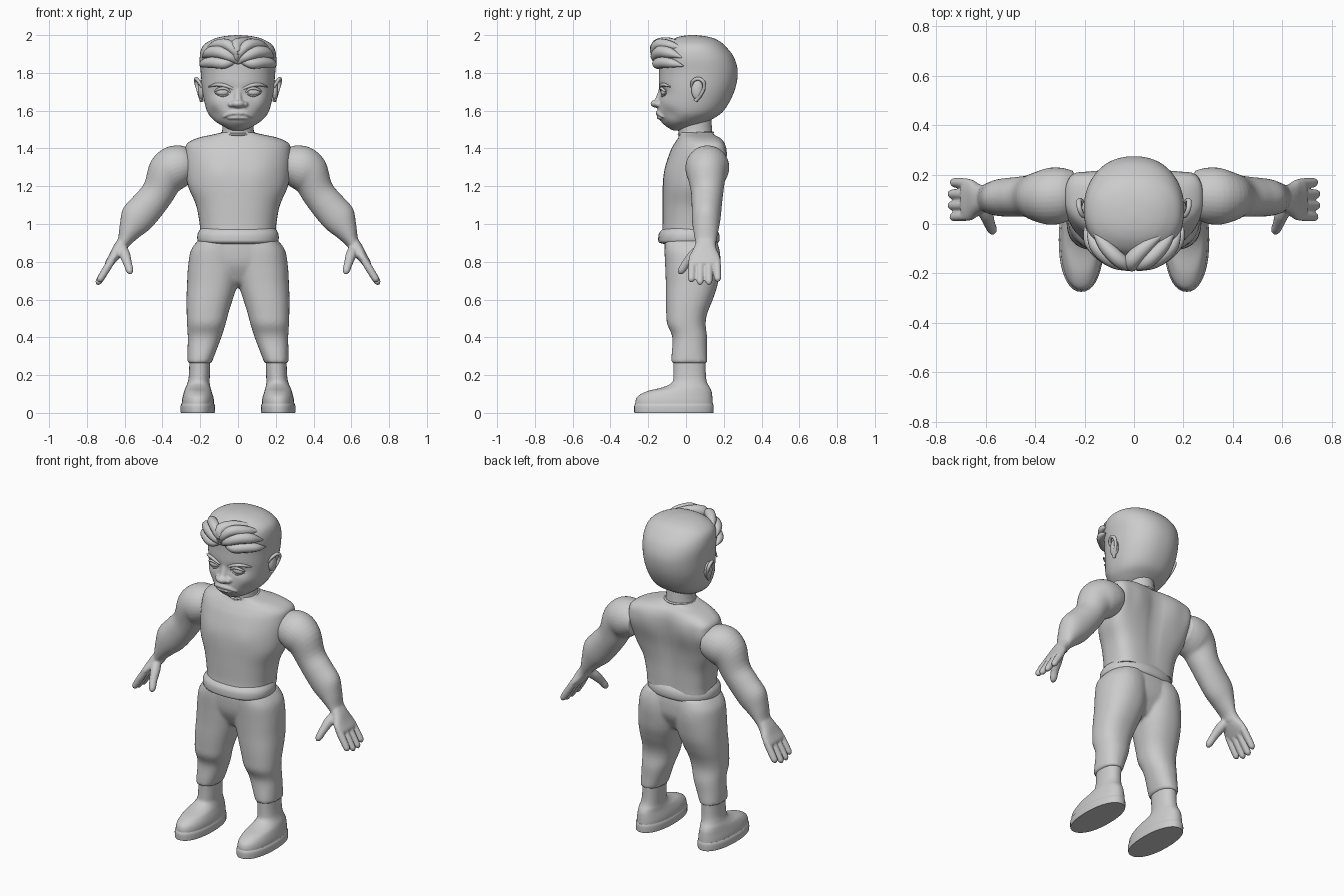
import bpy, bmesh, math
from mathutils import Vector

grey = bpy.data.materials.new("plain grey")
grey.diffuse_color = (0.6, 0.6, 0.6, 1)


def spline(pts, steps):
    """Smooth curve through tuples of numbers."""
    out = []
    for i in range(len(pts) - 1):
        a, b, c, d = (pts[max(0, min(len(pts) - 1, i + k))] for k in (-1, 0, 1, 2))
        for s in range(steps):
            t = s / steps
            out.append([0.5 * (2 * q + (r - p) * t + (2 * p - 5 * q + 4 * r - w) * t * t
                               + (3 * q - p - 3 * r + w) * t ** 3)
                        for p, q, r, w in zip(a, b, c, d)])
    return out + [list(pts[-1])]


def finish(name, bm, mirror=False, angle=50):
    bmesh.ops.recalc_face_normals(bm, faces=bm.faces)
    me = bpy.data.meshes.new(name)
    bm.to_mesh(me)
    bm.free()
    ob = bpy.data.objects.new(name, me)
    bpy.context.collection.objects.link(ob)
    me.materials.append(grey)
    bpy.ops.object.select_all(action='DESELECT')
    ob.select_set(True)
    bpy.context.view_layer.objects.active = ob
    bpy.ops.object.shade_smooth_by_angle(angle=math.radians(angle))
    if mirror:
        ob.modifiers.new("mirror", 'MIRROR').use_mirror_merge = False
    return ob


def skin(name, loops, mirror, bm):
    n = len(loops[0])
    for p, q in zip(loops, loops[1:]):
        for i in range(n):
            bm.faces.new((p[i], p[(i + 1) % n], q[(i + 1) % n], q[i]))
    bm.faces.new(loops[0])
    bm.faces.new(loops[-1])
    return finish(name, bm, mirror)


def loft(name, rings, n=32, steps=4, power=2, bend=0, mirror=False, pushes=()):
    """Rings are (x, y, z, radius u, radius y, tilt of u in degrees)."""
    bm = bmesh.new()
    loops = []
    for x, y, z, ru, rv, tilt in spline(rings, steps):
        t = math.radians(tilt)
        loop = []
        for i in range(n):
            a = math.tau * i / n
            c, s = math.cos(a), math.sin(a)
            u = math.copysign(abs(c) ** (2 / power), c) * max(ru, 0.001)
            v = math.copysign(abs(s) ** (2 / power), s) * max(rv, 0.001)
            loop.append(bm.verts.new((x + u * math.cos(t), y + v + bend * u * u, z + u * math.sin(t))))
        loops.append(loop)
    # soft sculpting pushes: centre, radii, offset
    for centre, radii, offset in pushes:
        for v in bm.verts:
            d = sum(((v.co[k] - centre[k]) / radii[k]) ** 2 for k in range(3))
            v.co += Vector(offset) * math.exp(-d)
    return skin(name, loops, mirror, bm)


def stack(rows):
    """Rows are (z, x min, x max, y min, y max)."""
    return [((a + b) / 2, (c + d) / 2, z, (b - a) / 2, (d - c) / 2, 0) for z, a, b, c, d in rows]


def sym(rows):
    return stack([(z, -w, w, c, d) for z, w, c, d in rows])


def tube(name, pts, mirror=True, n=10, steps=4):
    """Round strand through (x, y, z, radius)."""
    bm = bmesh.new()
    path = spline(pts, steps)
    loops = []
    for i, p in enumerate(path):
        a, b = path[max(i - 1, 0)], path[min(i + 1, len(path) - 1)]
        q = (Vector(b[:3]) - Vector(a[:3])).to_track_quat('Z', 'Y')
        r = max(p[3], 0.001)
        loops.append([bm.verts.new(Vector(p[:3]) + q @ Vector((r * math.cos(k * math.tau / n),
                      r * math.sin(k * math.tau / n), 0))) for k in range(n)])
    return skin(name, loops, mirror, bm)


def ball(name, loc, size, mirror=True):
    bm = bmesh.new()
    bmesh.ops.create_uvsphere(bm, u_segments=24, v_segments=14, radius=1)
    for v in bm.verts:
        v.co = Vector(loc) + Vector(a * b for a, b in zip(v.co, size))
    return finish(name, bm, mirror)


def fuse(name, parts, voxel, smooth):
    """Join overlapping parts into one soft skin."""
    bpy.ops.object.select_all(action='DESELECT')
    for p in parts:
        p.select_set(True)
    bpy.context.view_layer.objects.active = parts[0]
    bpy.ops.object.convert(target='MESH')
    bpy.ops.object.join()
    ob = bpy.context.view_layer.objects.active
    ob.name = name
    mod = ob.modifiers.new("skin", 'REMESH')
    mod.mode, mod.voxel_size, mod.use_smooth_shade = 'VOXEL', voxel, True
    mod = ob.modifiers.new("soften", 'SMOOTH')
    mod.factor, mod.iterations = 0.5, smooth


def pair(x, y, z, radii, offset):
    return [((s * x, y, z), radii, (s * offset[0], offset[1], offset[2])) for s in (1, -1)]


# head with sculpted sockets, cheeks, nose and lips
head = loft("head", sym([(1.495, .03, -.07, .02), (1.515, .075, -.10, .06), (1.55, .128, -.125, .13),
                         (1.60, .165, -.138, .20), (1.70, .188, -.145, .255), (1.80, .197, -.143, .274),
                         (1.88, .203, -.14, .255), (1.94, .188, -.115, .21), (1.975, .14, -.075, .165),
                         (1.993, .08, -.03, .11), (2.0, .01, .02, .05)]),
            n=96, steps=8, power=2.2,
            pushes=pair(.08, -.14, 1.70, (.055, .08, .03), (0, .018, 0))
            + pair(.13, -.1, 1.63, (.04, .06, .04), (0, -.008, 0))
            + pair(.14, -.1, 1.575, (.04, .06, .04), (-.008, .008, 0))
            + [((0, -.15, 1.585), (.075, .08, .04), (0, -.015, 0)),
               ((0, -.15, 1.535), (.05, .08, .02), (0, -.008, 0))])
face = [head, ball("nose", (0, -.153, 1.637), (.038, .035, .022), False),
        ball("nostril", (.032, -.146, 1.634), (.022, .022, .016)),
        tube("nose_bridge", [(0, -.125, 1.72, .018), (0, -.133, 1.685, .02), (0, -.148, 1.645, .022)], False),
        tube("upper_lip", [(-.078, -.122, 1.565, .005), (-.045, -.143, 1.583, .009), (0, -.152, 1.588, .010),
                           (.045, -.143, 1.583, .009), (.078, -.122, 1.565, .005)], False),
        tube("lower_lip", [(-.055, -.134, 1.558, .005), (0, -.146, 1.564, .010), (.055, -.134, 1.558, .005)],
             False)]
fuse("head", face, .006, 3)
ball("eye", (.08, -.112, 1.698), (.036, .022, .022))
tube("upper_eyelid", [(.038, -.128, 1.695, .004), (.06, -.132, 1.714, .007), (.085, -.13, 1.718, .008),
                      (.108, -.122, 1.712, .007), (.124, -.108, 1.70, .004)])
tube("lower_eyelid", [(.042, -.126, 1.692, .003), (.08, -.127, 1.677, .005), (.12, -.108, 1.692, .003)])
tube("eyebrow", [(.028, -.137, 1.717, .006), (.07, -.132, 1.733, .010), (.115, -.116, 1.738, .009),
                 (.155, -.083, 1.726, .003)])

# ears with a raised rim
ball("ear", (.195, .06, 1.71), (.018, .032, .052))
tube("ear_rim", [(.19, .03, 1.725, .007), (.208, .035, 1.755, .009), (.221, .065, 1.769, .010),
                 (.222, .094, 1.75, .010), (.21, .09, 1.705, .009), (.192, .05, 1.652, .011)])

# swept-back quiff
tube("quiff_side", [(.015, -.145, 1.865, .012), (.07, -.152, 1.85, .028), (.13, -.12, 1.855, .030),
                    (.18, -.07, 1.85, .023), (.20, -.01, 1.835, .002)])
tube("quiff_middle", [(.0, -.15, 1.85, .006), (.04, -.162, 1.885, .026), (.10, -.135, 1.91, .034),
                      (.155, -.085, 1.905, .028), (.19, -.02, 1.88, .002)])
tube("quiff_top", [(-.01, -.15, 1.85, .004), (.015, -.168, 1.91, .022), (.06, -.145, 1.95, .030),
                   (.12, -.085, 1.945, .026), (.17, -.02, 1.93, .002)])
tube("quiff_curl", [(-.03, -.15, 1.85, .008), (-.005, -.163, 1.90, .026), (-.01, -.15, 1.945, .034),
                    (.05, -.09, 1.96, .028), (.13, -.03, 1.96, .002)], False)

# neck and shirt
loft("neck", sym([(1.42, .11, -.04, .15), (1.48, .086, -.04, .14), (1.54, .082, -.045, .135),
                  (1.60, .082, -.04, .13)]))
loft("shirt", sym([(.95, .20, -.128, .163), (1.0, .203, -.124, .163), (1.10, .222, -.124, .165),
                   (1.20, .264, -.122, .175), (1.30, .278, -.108, .19), (1.38, .280, -.085, .195),
                   (1.425, .270, -.062, .19), (1.455, .215, -.042, .175), (1.472, .14, -.033, .15),
                   (1.484, .088, -.036, .142)]),
     n=64, steps=5, power=2.7, bend=.6,
     pushes=pair(.11, -.1, 1.27, (.09, .1, .07), (0, -.008, 0))
     + pair(.13, .2, 1.36, (.08, .1, .1), (0, .018, 0))
     + pair(.26, .2, 1.34, (.06, .07, .1), (0, .025, 0))
     + [((0, .2, 1.25), (.03, .1, .2), (0, -.015, 0))])
loft("shirt_hem", sym([(.892, .18, -.105, .15), (.902, .208, -.142, .172), (.925, .216, -.147, .178),
                       (.952, .212, -.142, .174), (.975, .198, -.122, .16)]), n=48, power=2.3)
tube("collar", [(.088 * math.cos(a), .052 + .09 * math.sin(a), 1.48 + .005 * math.sin(a), .006)
                for a in [k * math.tau / 12 for k in range(13)]], False)

# trousers fused into one garment
hips = loft("hips", sym([(.92, .205, -.112, .165), (.86, .243, -.113, .172), (.79, .235, -.105, .168),
                         (.73, .17, -.08, .14), (.685, .06, -.05, .11), (.665, .01, 0, .06)]), n=48, power=2.4)
leg = loft("trouser_leg", stack([(.262, .141, .268, -.078, .113), (.30, .126, .268, -.077, .112),
                                 (.40, .088, .266, -.072, .104), (.47, .066, .27, -.10, .102),
                                 (.53, .05, .272, -.105, .114), (.60, .028, .273, -.107, .142),
                                 (.68, .003, .27, -.107, .167), (.77, -.015, .265, -.11, .174),
                                 (.86, -.015, .25, -.114, .174), (.915, .0, .21, -.11, .16)]),
           n=40, power=2.3, mirror=True,
           pushes=[((.13, .17, .80), (.09, .1, .08), (0, .008, 0)),
                   ((.18, .1, .40), (.1, .08, .06), (0, .008, 0))])
fuse("trousers", [hips, leg], .01, 5)

# boots with a welted sole
loft("boot", stack([(.04, .127, .298, -.268, .142), (.065, .127, .297, -.267, .141),
                    (.09, .132, .292, -.253, .139), (.115, .14, .285, -.205, .135),
                    (.135, .146, .277, -.125, .126), (.16, .15, .267, -.075, .112),
                    (.20, .149, .26, -.066, .105), (.29, .146, .257, -.066, .104)]),
     n=40, power=2.2, mirror=True)
loft("boot_sole", stack([(0, .124, .302, -.272, .144), (.006, .122, .304, -.274, .146),
                         (.036, .122, .304, -.274, .146), (.05, .127, .298, -.268, .142)]),
     n=40, power=2.2, mirror=True)

# arm from shoulder to wrist
arm = [loft("arm", [(.245, .12, 1.305, .085, .095, 90), (.29, .115, 1.305, .11, .112, 86),
                    (.345, .112, 1.292, .118, .115, 70), (.39, .11, 1.25, .108, .10, 48),
                    (.425, .112, 1.165, .088, .085, 36), (.475, .11, 1.10, .090, .08, 34),
                    (.535, .107, 1.03, .090, .076, 36), (.575, .105, .965, .062, .066, 36),
                    (.605, .105, .905, .036, .055, 34), (.625, .105, .87, .034, .052, 33)], mirror=True)]
# palm, fingers and thumb
arm.append(loft("palm", [(.605, .105, .905, .034, .05, 34), (.632, .10, .865, .033, .062, 33),
                         (.658, .098, .825, .027, .082, 32), (.684, .098, .79, .021, .084, 32),
                         (.692, .098, .778, .012, .07, 32)], n=24, power=2.4, mirror=True))
base, tip = Vector((.668, 0, .808)), Vector((.745, 0, .683))
for label, y, reach in (("little", .167, .87), ("ring", .121, 1), ("middle", .075, 1), ("index", .030, .89)):
    pts = []
    for t, r in ((0, .02), (.4, .021), (.85, .019), (.96, .015), (1.04, .003)):
        p = base.lerp(tip, t * reach)
        pts.append((p.x, .098 + (y - .098) * (.95 + .07 * t), p.z, r))
    arm.append(tube(label + "_finger", pts))
arm.append(tube("thumb", [(.615, .08, .87, .028), (.598, .04, .835, .029), (.584, .0, .79, .023),
                          (.575, -.02, .76, .021), (.571, -.03, .745, .016), (.568, -.036, .734, .003)]))
fuse("arms", arm, .006, 2)
